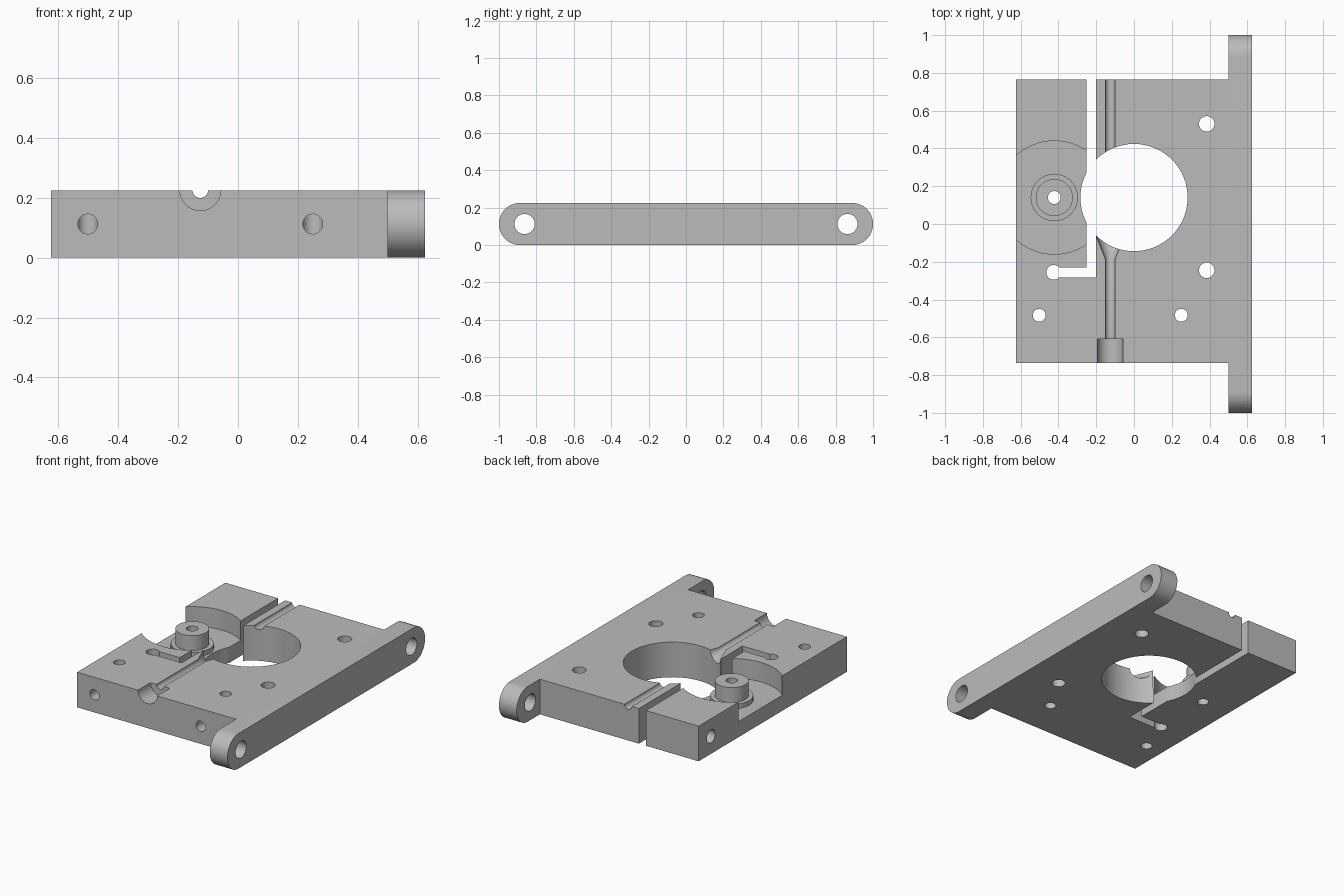
import bpy, bmesh, math
from mathutils import Matrix, Vector

if "Cube" in bpy.data.objects:
    bpy.data.objects.remove(bpy.data.objects["Cube"])

H = 0.225                      # plate thickness
MID = H / 2
BOSS = (-0.422, 0.14)          # centre of pocket and boss

metal = bpy.data.materials.new("grey metal")
metal.diffuse_color = (0.5, 0.5, 0.5, 1)
metal.use_nodes = True
metal.node_tree.nodes["Principled BSDF"].inputs["Base Color"].default_value = metal.diffuse_color


def make(name, bm):
    bmesh.ops.recalc_face_normals(bm, faces=bm.faces)
    me = bpy.data.meshes.new(name)
    bm.to_mesh(me)
    bm.free()
    me.materials.append(metal)
    ob = bpy.data.objects.new(name, me)
    bpy.context.collection.objects.link(ob)
    return ob


def prism(name, pts, direction):
    """Extrude a flat polygon of 3D points along a direction."""
    bm = bmesh.new()
    face = bm.faces.new([bm.verts.new(p) for p in pts])
    ext = bmesh.ops.extrude_face_region(bm, geom=[face])
    verts = [v for v in ext["geom"] if isinstance(v, bmesh.types.BMVert)]
    bmesh.ops.translate(bm, verts=verts, vec=direction)
    return make(name, bm)


def rod(a, b, r1, r2=None, seg=64):
    """Cylinder or cone between two points."""
    a, b = Vector(a), Vector(b)
    bm = bmesh.new()
    rot = Vector((0, 0, 1)).rotation_difference(b - a).to_matrix().to_4x4()
    bmesh.ops.create_cone(bm, cap_ends=True, segments=seg, radius1=r1,
                          radius2=r1 if r2 is None else r2, depth=(b - a).length,
                          matrix=Matrix.Translation((a + b) / 2) @ rot)
    return make("cutter", bm)


def combine(target, other, operation):
    other.hide_render = True
    mod = target.modifiers.new("bool", "BOOLEAN")
    mod.operation, mod.object, mod.solver = operation, other, "EXACT"
    bpy.context.view_layer.objects.active = target
    bpy.ops.object.modifier_apply(modifier=mod.name)
    bpy.data.objects.remove(other)


def drill(target, x, y, r, z0=-0.1):
    combine(target, rod((x, y, z0), (x, y, 0.4), r), "DIFFERENCE")


# main plate
plate = prism("mounting_plate", [(-0.625, -0.735, 0), (0.5, -0.735, 0),
                                 (0.5, 0.765, 0), (-0.625, 0.765, 0)], (0, 0, H))

# side rail with round ends
outline = []
for side in (1, -1):
    for i in range(33):
        a = math.pi * i / 32
        outline.append((0.5, side * (1 - MID + MID * math.sin(a)),
                        MID + side * MID * math.cos(a)))
rail = prism("side_rail", outline, (0.125, 0, 0))
combine(plate, rail, "UNION")
for y in (-0.863, 0.863):
    combine(plate, rod((0.4, y, MID), (0.7, y, MID), 0.054), "DIFFERENCE")

# large bore, round pocket and vertical holes
drill(plate, 0, 0.14, 0.284)
drill(plate, *BOSS, 0.3, 0.1)
for x, y, r in ((0.385, 0.53, 0.041), (0.385, -0.245, 0.041), (0.25, -0.483, 0.034),
                (-0.502, -0.483, 0.034), (*BOSS, 0.034)):
    drill(plate, x, y, r)

# L-shaped clamp slot with relief hole
slot = prism("cutter", [(x, y, -0.1) for x, y in (
    (-0.252, 0.9), (-0.252, -0.23), (-0.425, -0.23), (-0.425, -0.282),
    (-0.202, -0.282), (-0.202, 0.9))], (0, 0, 0.5))
combine(plate, slot, "DIFFERENCE")
drill(plate, -0.425, -0.256, 0.039)

# top groove, counterbore and flared mouth
gx, gz = -0.126, H + 0.0005
for y0, y1, r1, r2 in ((-0.7, 0.9, 0.026, 0.026), (-0.9, -0.608, 0.068, 0.068),
                       (-0.19, -0.04, 0.024, 0.084)):
    combine(plate, rod((gx, y0, gz), (gx, y1, gz), r1, r2), "DIFFERENCE")

# front screw holes and side clamp screw hole
for x in (-0.502, 0.25):
    combine(plate, rod((x, -0.85, MID), (x, -0.483, MID), 0.033), "DIFFERENCE")
combine(plate, rod((-0.8, 0.64, MID), (0.0, 0.64, MID), 0.042), "DIFFERENCE")

# stepped boss in the pocket, a turned ring profile
profile = [(0.034, 0.1), (0.125, 0.1), (0.125, 0.13), (0.098, 0.13),
           (0.098, H), (0.034, H)]
bm = bmesh.new()
N = 64
rings = [[bm.verts.new((BOSS[0] + r * math.cos(2 * math.pi * i / N),
                        BOSS[1] + r * math.sin(2 * math.pi * i / N), z))
          for i in range(N)] for r, z in profile]
for k in range(len(rings) - 1):       # open underneath the inner bore only
    p, q = rings[k], rings[k + 1]
    for i in range(N):
        j = (i + 1) % N
        bm.faces.new((p[i], p[j], q[j], q[i]))
for i in range(N):
    j = (i + 1) % N
    bm.faces.new((rings[-1][i], rings[-1][j], rings[0][j], rings[0][i]))
boss = make("stepped_boss", bm)

# smooth round walls, keep edges sharp
for ob in (plate, boss):
    bpy.ops.object.select_all(action="DESELECT")
    ob.select_set(True)
    bpy.context.view_layer.objects.active = ob
    bpy.ops.object.shade_smooth_by_angle(angle=math.radians(30))
